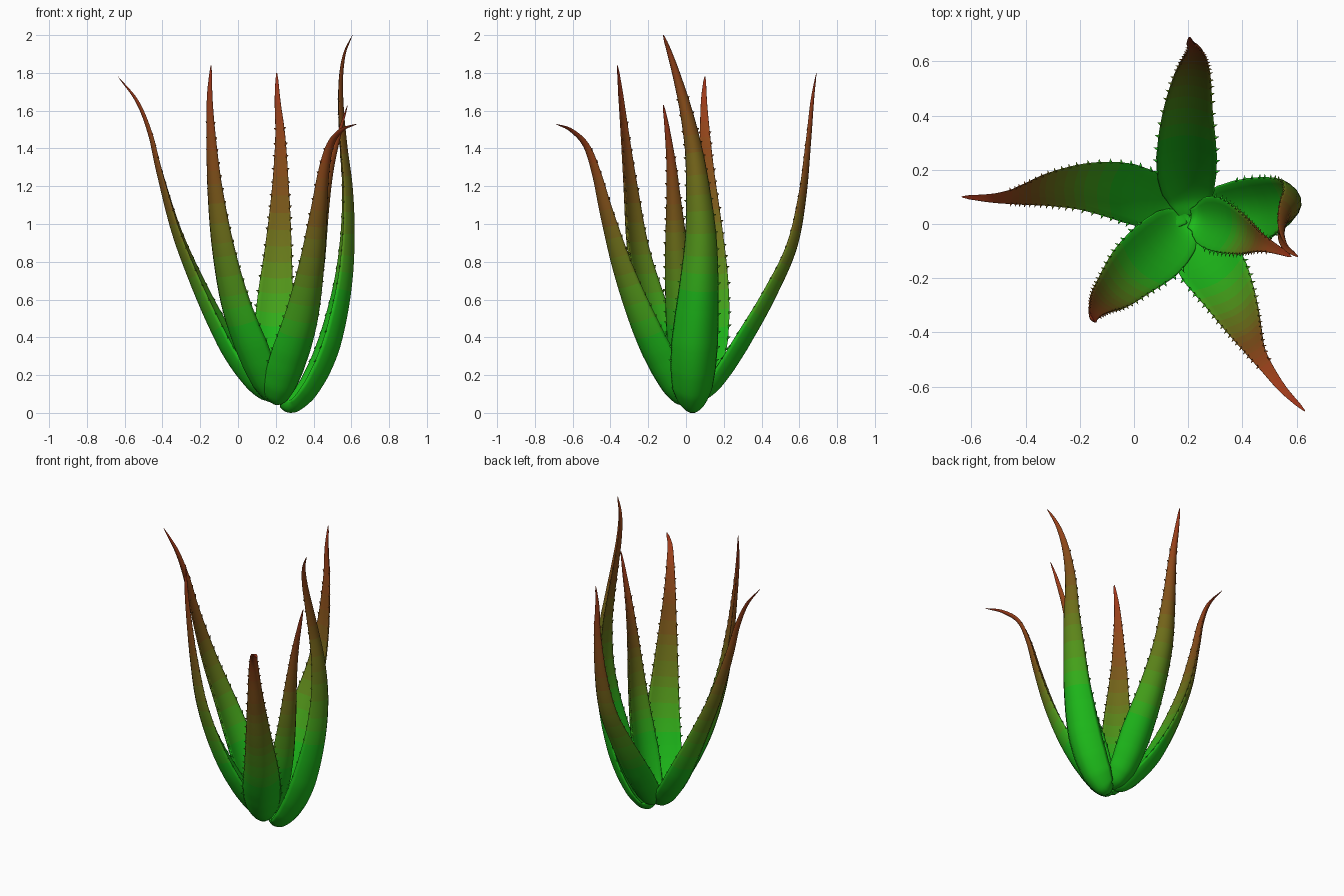
import bpy, bmesh, math
from mathutils import Vector

if "Cube" in bpy.data.objects:
    bpy.data.objects.remove(bpy.data.objects["Cube"])

BANDS = 20


def lerp_table(table, t):
    """Piecewise-linear lookup with eased ends."""
    for (t0, a), (t1, b) in zip(table, table[1:]):
        if t <= t1:
            return a + (b - a) * (t - t0) / (t1 - t0)
    return table[-1][1]


# colour bands: green base -> olive -> brown -> red tip
RED = [(0, .012), (.22, .012), (.45, .12), (.65, .20), (1, .36)]
GREEN = [(0, .50), (.22, .46), (.45, .20), (.65, .085), (1, .035)]
mats = []
for i in range(BANDS):
    f = i / (BANDS - 1)
    m = bpy.data.materials.new(f"leaf_tone_{i}")
    m.diffuse_color = (lerp_table(RED, f), lerp_table(GREEN, f), .01, 1)
    m.use_nodes = True
    m.node_tree.nodes["Principled BSDF"].inputs["Base Color"].default_value = m.diffuse_color
    mats.append(m)

# relative leaf width along its length
WIDTH = [(0, .35), (.03, .65), (.07, .86), (.13, .97), (.2, 1), (.28, .93), (.38, .8),
         (.55, .57), (.7, .37), (.8, .26), (.93, .13), (.98, .07), (1, .02)]


def spline(pts, per=9):
    """Smooth path through the points, with length fraction per sample."""
    p = [Vector(q) for q in pts]
    p = [2 * p[0] - p[1]] + p + [2 * p[-1] - p[-2]]
    out = []
    for a, b, c, d in zip(p, p[1:], p[2:], p[3:]):
        for k in range(per):
            s = k / per
            out.append(.5 * (2 * b + (c - a) * s + (2 * a - 5 * b + 4 * c - d) * s * s
                             + (3 * b - a - 3 * c + d) * s ** 3))
    out.append(p[-2])
    lens = [0]
    for a, b in zip(out, out[1:]):
        lens.append(lens[-1] + (b - a).length)
    return out, [v / lens[-1] for v in lens]


def leaf(name, pts, width, az0, az1, curl=.24, tone=0.0, n=18):
    path, ts = spline(pts)
    bm = bmesh.new()
    rings, sides = [], []
    for i, (c, t) in enumerate(zip(path, ts)):
        tan = (path[min(i + 1, len(path) - 1)] - path[max(i - 1, 0)]).normalized()
        az = math.radians(az0 + (az1 - az0) * t)
        side = Vector((-math.sin(az), math.cos(az), 0))
        side = (side - tan * side.dot(tan)).normalized()
        inner = tan.cross(side)
        w = width * lerp_table(WIDTH, t)
        th = .24 * w + .010 * min(1, (1 - t) * 12)
        bend = curl * (1 - .5 * t) * w
        ring = []
        for k in range(n):
            a = 2 * math.pi * k / n
            u, s = math.cos(a), math.sin(a)
            v = s * th * (.3 if s > 0 else .65) + bend * (u * u - .4)
            ring.append(bm.verts.new(c + side * (u * w / 2) + inner * v))
        rings.append(ring)
        sides.append((side, tan))

    def band(t):
        return max(0, min(BANDS - 1, int((t - tone) * BANDS)))

    for i in range(len(rings) - 1):
        for k in range(n):
            f = bm.faces.new((rings[i][k], rings[i][(k + 1) % n],
                              rings[i + 1][(k + 1) % n], rings[i + 1][k]))
            f.material_index = band(ts[i])
    bm.faces.new(rings[0][::-1]).material_index = band(0)
    bm.faces.new(rings[-1]).material_index = band(1)

    # small thorns on both margins
    step, nxt = .032, .14
    for i, t in enumerate(ts):
        if t < nxt or t > .85:
            continue
        nxt = t + step
        for k, sg in ((0, 1), (n // 2, -1)):
            side, tan = sides[i]
            o = rings[i][k].co - side * sg * .004
            up = tan.cross(side)
            size = .019 * (1 - .4 * t)
            base = [bm.verts.new(o + tan * .009), bm.verts.new(o - tan * .009 + up * .005),
                    bm.verts.new(o - tan * .009 - up * .005)]
            tip = bm.verts.new(o + side * sg * size + tan * .008)
            for j in range(3):
                bm.faces.new((base[j], base[(j + 1) % 3], tip)).material_index = band(t)
            bm.faces.new(base[::-1]).material_index = band(t)
    bmesh.ops.recalc_face_normals(bm, faces=bm.faces)
    for f in bm.faces:
        f.smooth = True
    me = bpy.data.meshes.new(name)
    bm.to_mesh(me)
    bm.free()
    for m in mats:
        me.materials.append(m)
    ob = bpy.data.objects.new(name, me)
    bpy.context.collection.objects.link(ob)
    return ob


# the six leaves
leaf("left_leaf", [(.2, .04, .08), (.12, .06, .13), (.0, .105, .29), (-.1, .13, .47), (-.21, .14, .7),
                   (-.32, .13, .97), (-.41, .11, 1.28), (-.46, .1, 1.48), (-.53, .095, 1.65),
                   (-.635, .1, 1.78)], .22, 165, 185)
leaf("back_leaf", [(.21, .03, .08), (.205, .1, .12), (.195, .18, .22), (.195, .3, .41), (.2, .43, .63),
                   (.215, .55, .88), (.225, .61, 1.15), (.225, .645, 1.45), (.21, .665, 1.65),
                   (.205, .69, 1.8)], .225, 92, 80)
leaf("front_right_leaf", [(.19, .02, .08), (.22, -.04, .10), (.28, -.14, .28), (.345, -.24, .5),
                          (.395, -.34, .77), (.43, -.42, 1.05), (.455, -.475, 1.27), (.49, -.53, 1.42),
                          (.55, -.61, 1.5), (.63, -.69, 1.53)], .24, -55, -55)
leaf("front_left_leaf", [(.21, .03, .08), (.16, -.02, .12), (.07, -.11, .32), (-.02, -.19, .57),
                         (-.085, -.26, .87), (-.125, -.295, 1.18), (-.145, -.325, 1.48),
                         (-.15, -.345, 1.68), (-.143, -.363, 1.84)], .235, 222, 230)
leaf("right_leaf", [(.23, .03, .06), (.29, .035, .05), (.38, .04, .16), (.47, .05, .36), (.54, .07, .65),
                    (.57, .08, .92), (.572, .065, 1.18), (.553, .04, 1.4), (.54, -.0, 1.6),
                    (.54, -.045, 1.77), (.56, -.085, 1.9), (.605, -.12, 2.0)], .25, 8, 0, .3, .08)
leaf("inner_leaf", [(.21, .02, .09), (.25, .015, .13), (.31, -.0, .3), (.37, -.025, .53), (.42, -.05, .8),
                    (.455, -.065, 1.08), (.49, -.078, 1.3), (.54, -.1, 1.5), (.58, -.12, 1.63)],
     .2, -10, -18, .28)

# stand on the ground
bpy.context.view_layer.update()
objs = [o for o in bpy.data.objects if o.type == 'MESH']
low = min(v.co.z for o in objs for v in o.data.vertices)
for o in objs:
    for v in o.data.vertices:
        v.co.z -= low
